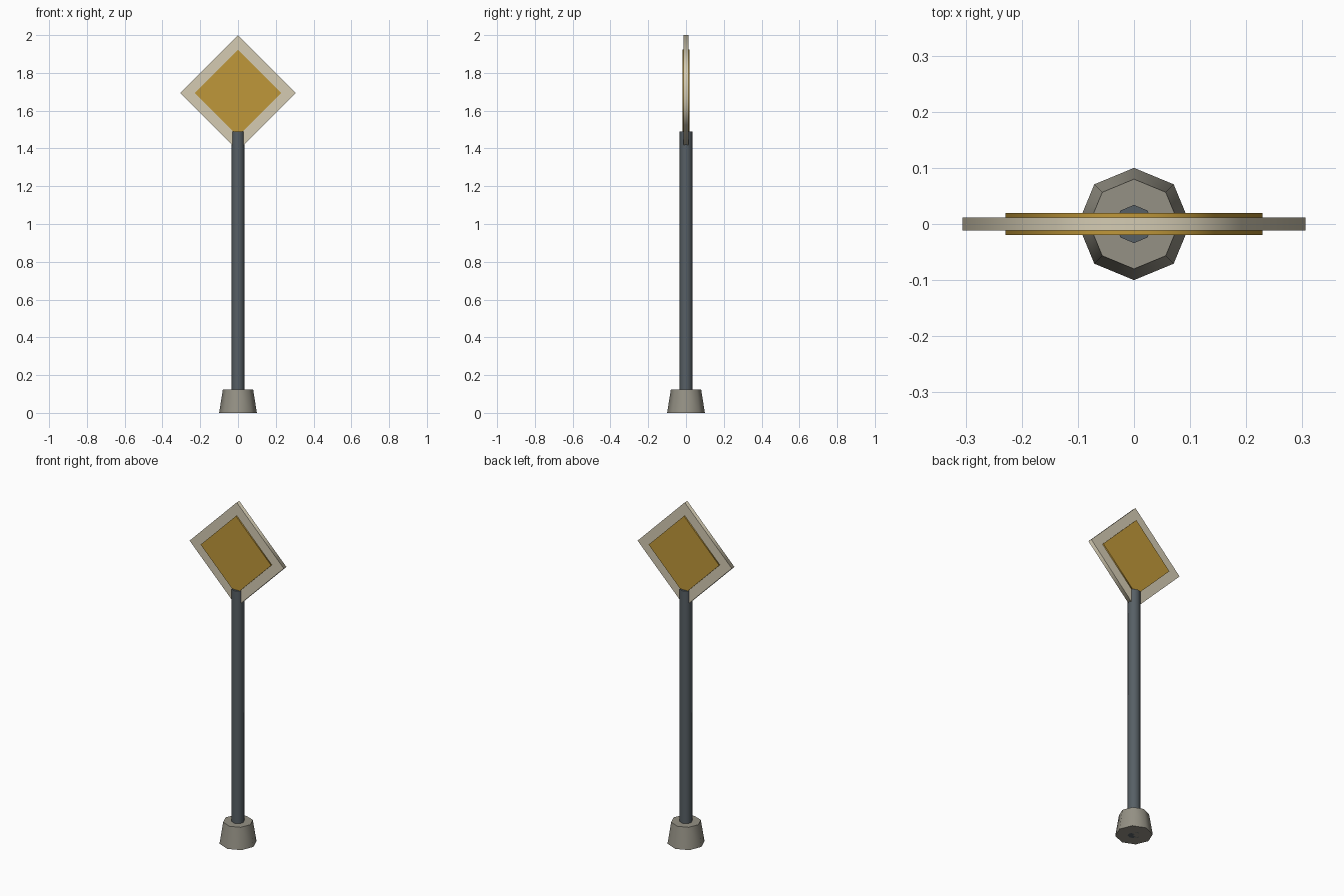
import bpy, math

if "Cube" in bpy.data.objects:
    bpy.data.objects.remove(bpy.data.objects["Cube"])


def material(name, rgb):
    m = bpy.data.materials.new(name)
    m.diffuse_color = (*rgb, 1)
    m.use_nodes = True
    m.node_tree.nodes["Principled BSDF"].inputs["Base Color"].default_value = m.diffuse_color
    return m


concrete = material("concrete grey", (0.30, 0.285, 0.235))
steel = material("dark steel", (0.095, 0.115, 0.13))
cream = material("pale cream", (0.66, 0.60, 0.45))
gold = material("amber gold", (0.52, 0.31, 0.042))


def prism(name, sides, r1, r2, depth, location, mat, tilt=0.0):
    """Tapered prism with smooth sides and crisp flat caps."""
    bpy.ops.mesh.primitive_cone_add(vertices=sides, radius1=r1, radius2=r2, depth=depth,
                                    location=location, rotation=(tilt, 0, 0))
    ob = bpy.context.object
    ob.name = name
    me = ob.data
    me.materials.append(mat)
    for p in me.polygons:
        is_cap = abs(p.normal.z) > 0.9
        p.use_smooth = not is_cap
        if is_cap:
            for key in p.edge_keys:
                me.edges[me.edge_keys.index(key)].use_edge_sharp = True
    return ob


# Footing and post
prism("base", 8, 0.10, 0.08, 0.125, (0, 0, 0.0625), concrete)
prism("post", 8, 0.034, 0.034, 1.49, (0, 0, 0.745), steel)

# Diamond sign: pale board with an amber panel showing on both faces
prism("sign_board", 4, 0.306, 0.306, 0.024, (0, 0, 1.694), cream, math.pi / 2)
prism("sign_panel", 4, 0.229, 0.229, 0.039, (0, 0, 1.694), gold, math.pi / 2)
